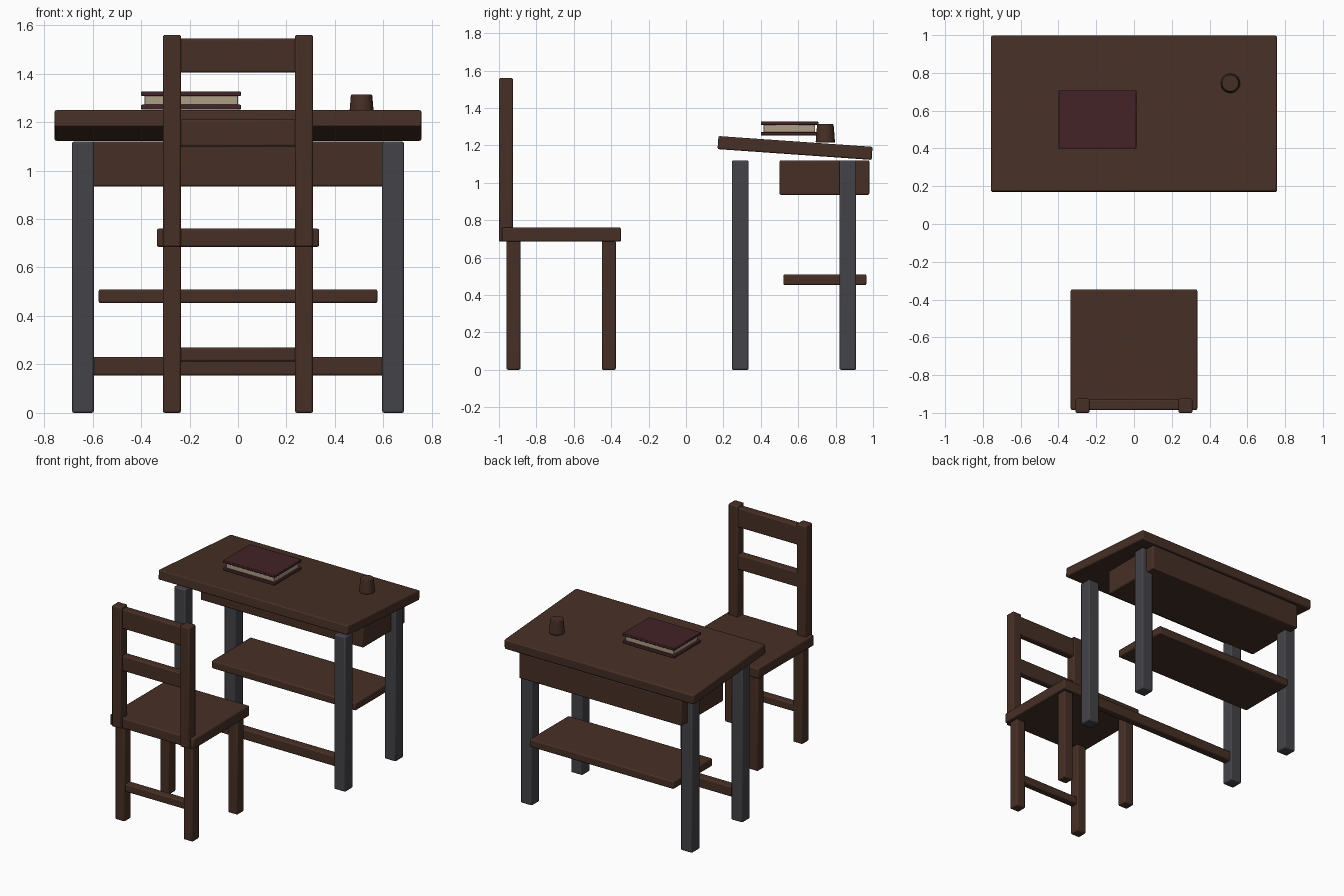
import bpy, math

if "Cube" in bpy.data.objects:
    bpy.data.objects.remove(bpy.data.objects["Cube"])


def material(name, rgb):
    m = bpy.data.materials.new(name)
    m.diffuse_color = (*rgb, 1)
    m.use_nodes = True
    m.node_tree.nodes["Principled BSDF"].inputs["Base Color"].default_value = m.diffuse_color
    return m


WOOD = material("dark_wood", (0.062, 0.029, 0.019))
METAL = material("dark_grey_metal", (0.056, 0.056, 0.066))
COVER = material("maroon_cover", (0.056, 0.016, 0.020))
PAPER = material("paper", (0.42, 0.34, 0.24))


def finish(ob, name, mat, bevel):
    ob.name = name
    ob.data.materials.append(mat)
    if bevel:
        b = ob.modifiers.new("rounded_edges", 'BEVEL')
        b.width = bevel
        b.segments = 2
        b.limit_method = 'ANGLE'
    bpy.ops.object.shade_smooth_by_angle(angle=math.radians(30))
    return ob


def box(name, x, y, z, mat=WOOD, bevel=0.008, tilt=0.0):
    """Box from (min, max) ranges on each axis, tilted about x."""
    bpy.ops.mesh.primitive_cube_add(
        size=1, location=[(r[0] + r[1]) / 2 for r in (x, y, z)])
    ob = bpy.context.object
    ob.scale = [r[1] - r[0] for r in (x, y, z)]
    bpy.ops.object.transform_apply(location=False, rotation=False, scale=True)
    ob.rotation_euler.x = math.radians(tilt)
    return finish(ob, name, mat, bevel)


def pair(name, x0, x1, y, z, mat=WOOD):
    """Left and right copies of an upright."""
    box(name + "_right", (x0, x1), y, z, mat)
    box(name + "_left", (-x1, -x0), y, z, mat)


# Desk: sloping top, drawer box, legs, shelf and foot rail
box("desk_top", (-0.757, 0.757), (0.170, 0.996), (1.151, 1.221), tilt=-4)
box("drawer_box", (-0.65, 0.65), (0.50, 0.98), (0.935, 1.12))
pair("desk_front_leg", 0.595, 0.685, (0.245, 0.335), (0, 1.12), METAL)
pair("desk_back_leg", 0.595, 0.685, (0.82, 0.91), (0, 1.12), METAL)
box("desk_shelf", (-0.575, 0.575), (0.52, 0.965), (0.453, 0.51))
box("foot_rail", (-0.61, 0.61), (0.26, 0.32), (0.155, 0.23))

# Chair: seat, legs, back posts and rails
box("seat", (-0.335, 0.335), (-0.985, -0.347), (0.685, 0.76))
pair("chair_back_leg", 0.235, 0.31, (-0.96, -0.885), (0, 0.69))
pair("chair_front_leg", 0.235, 0.31, (-0.45, -0.375), (0, 0.69))
pair("back_post", 0.235, 0.31, (-1.0, -0.925), (0.685, 1.56))
box("top_rail", (-0.245, 0.245), (-0.985, -0.93), (1.405, 1.545))
box("middle_rail", (-0.245, 0.245), (-0.985, -0.93), (1.10, 1.21))
box("chair_stretcher", (-0.245, 0.245), (-0.95, -0.895), (0.213, 0.27))

# Book: two covers around a block of pages
for name, z in (("lower_cover", (1.252, 1.272)), ("upper_cover", (1.308, 1.327))):
    box(name, (-0.40, 0.012), (0.40, 0.708), z, COVER, 0.004)
box("pages", (-0.385, 0.0), (0.415, 0.69), (1.268, 1.312), PAPER, 0.003)

# Small tapered pot on the desk
bpy.ops.mesh.primitive_cone_add(vertices=24, radius1=0.052, radius2=0.044,
                                depth=0.10, location=(0.51, 0.745, 1.264))
finish(bpy.context.object, "ink_pot", WOOD, 0.005)
